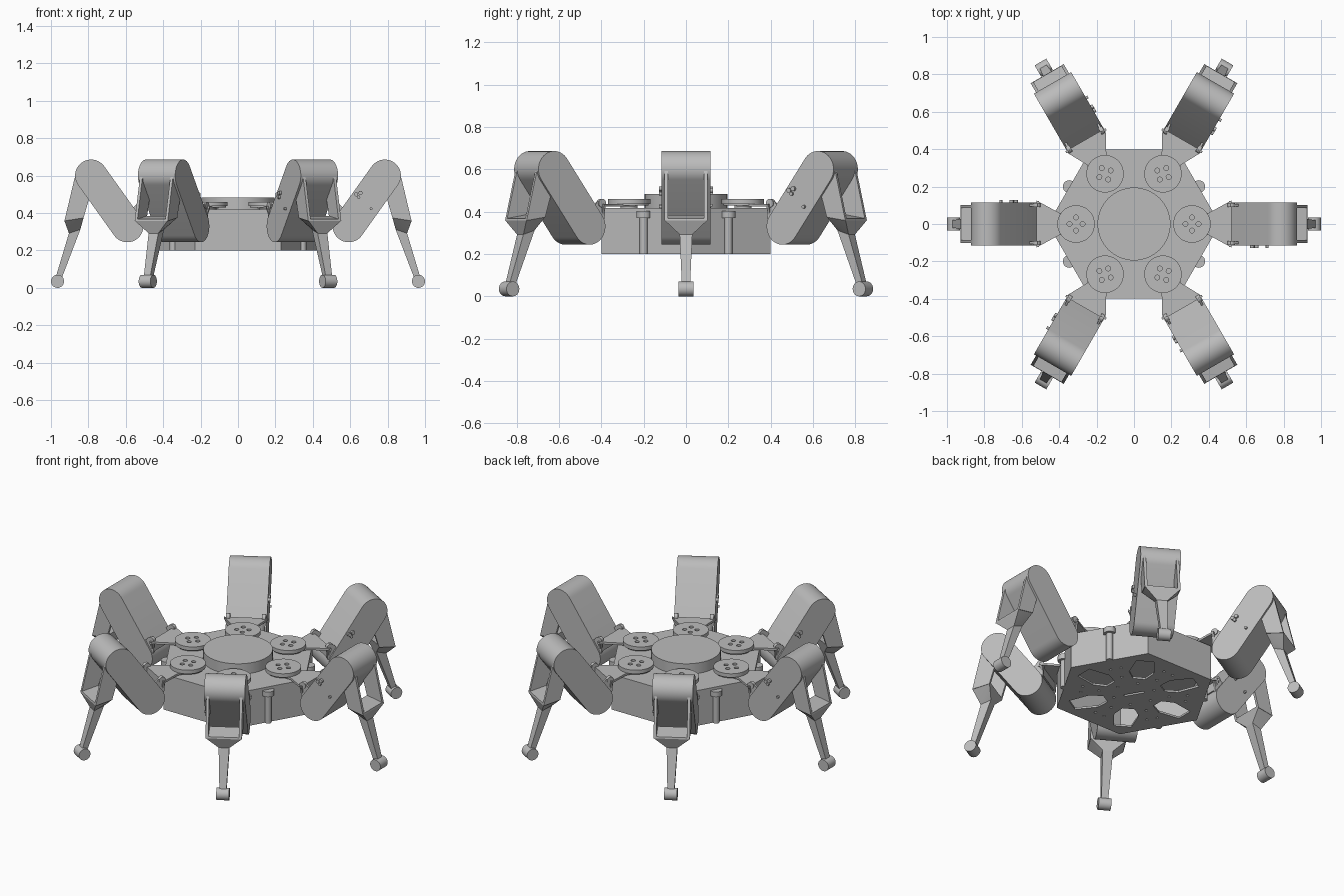
import bpy, bmesh
from math import pi, sin, cos, radians
from mathutils import Matrix, Vector

old = bpy.data.objects.get("Cube")
if old:
    bpy.data.objects.remove(old, do_unlink=True)

grey = bpy.data.materials.new("plain_grey")
grey.use_nodes = True
COLOUR = (0.5, 0.5, 0.5, 1)
grey.diffuse_color = COLOUR
grey.node_tree.nodes["Principled BSDF"].inputs["Base Color"].default_value = COLOUR


def finish(name, bm):
    bmesh.ops.recalc_face_normals(bm, faces=bm.faces)
    mesh = bpy.data.meshes.new(name)
    bm.to_mesh(mesh)
    bm.free()
    mesh.materials.append(grey)
    obj = bpy.data.objects.new(name, mesh)
    bpy.context.collection.objects.link(obj)
    return obj


def prism(name, outline, lo, hi, plane="xy"):
    """Extrude an outline along z (plane xy) or along y (plane xz)."""
    def place(a, b, c):
        return (a, b, c) if plane == "xy" else (a, c, b)
    bm = bmesh.new()
    face = bm.faces.new([bm.verts.new(place(a, b, lo)) for a, b in outline])
    ext = bmesh.ops.extrude_face_region(bm, geom=[face])
    verts = [g for g in ext["geom"] if isinstance(g, bmesh.types.BMVert)]
    bmesh.ops.translate(bm, verts=verts, vec=place(0, 0, hi - lo))
    return finish(name, bm)


def taper(name, sections):
    """Hull around sections given as (x, z, half width in y)."""
    bm = bmesh.new()
    for x, z, w in sections:
        for side in (-1, 1):
            bm.verts.new((x, side * w, z))
    bmesh.ops.convex_hull(bm, input=bm.verts)
    bmesh.ops.dissolve_limit(bm, angle_limit=0.02, verts=bm.verts, edges=bm.edges)
    return finish(name, bm)


def ring(cx, cy, r, n=40, start=0.0):
    return [(cx + r * cos(start + 2 * pi * i / n), cy + r * sin(start + 2 * pi * i / n))
            for i in range(n)]


def turn(outline, angle):
    rot = Matrix.Rotation(angle, 2)
    return [tuple(rot @ Vector(p)) for p in outline]


def cut(obj, cutters):
    for cutter in cutters:
        cutter.hide_render = True
        mod = obj.modifiers.new("cut", "BOOLEAN")
        mod.operation, mod.solver, mod.object = "DIFFERENCE", "EXACT", cutter
        bpy.context.view_layer.objects.active = obj
        bpy.ops.object.modifier_apply(modifier=mod.name)
        bpy.data.objects.remove(cutter, do_unlink=True)


def smooth(obj):
    bpy.ops.object.select_all(action="DESELECT")
    obj.select_set(True)
    bpy.context.view_layer.objects.active = obj
    bpy.ops.object.shade_smooth_by_angle(angle=radians(30))


ANGLES = [i * pi / 3 for i in range(6)]

# Hexagonal body: walls, deck and a base plate with openings
walls = prism("body_walls", ring(0, 0, 0.46, 6), 0.2, 0.41)
cut(walls, [prism("cavity", ring(0, 0, 0.44, 6), 0.1, 0.5)])
prism("top_deck", ring(0, 0, 0.46, 6), 0.405, 0.418)

base = prism("base_plate", ring(0, 0, 0.445, 6), 0.2, 0.212)
pocket = [(0.17, -0.035), (0.24, -0.07), (0.37, -0.05), (0.37, 0.05), (0.24, 0.07), (0.17, 0.035)]
slot = [(-0.06, -0.008), (0.06, -0.008), (0.06, 0.008), (-0.06, 0.008)]
cutters = [prism("slot", turn(slot, radians(-60)), 0.1, 0.3)]
for a in ANGLES:
    cutters.append(prism("pocket", turn(pocket, a), 0.1, 0.3))
    for r, da in ((0.12, 0), (0.2, 0.52), (0.3, 0.42), (0.3, 0.63)):
        hole = ring(r * cos(a + da), r * sin(a + da), 0.008, 10)
        cutters.append(prism("hole", hole, 0.1, 0.3))
cut(base, cutters)

# Round cover in the middle of the deck
cover = prism("centre_cover", ring(0, 0, 0.195, 64), 0.415, 0.483)
smooth(cover)

# Posts with heads on the slanted sides
for i, a in enumerate(radians(d) for d in (30, 150, 210, 330)):
    x, y = 0.4 * cos(a), 0.4 * sin(a)
    smooth(prism(f"side_post_{i + 1}", ring(x, y, 0.019, 20), 0.2, 0.4))
    smooth(prism(f"post_head_{i + 1}", ring(x, y, 0.034, 24), 0.37, 0.402))

# One leg pointing along +x
leg = []

# Hip disc with four screw holes, its hub and rim
disc = prism("hip_disc", ring(0.31, 0, 0.1, 48), 0.437, 0.46)
cut(disc, [prism("hole", ring(0.31 + 0.035 * cos(k * pi / 2), 0.035 * sin(k * pi / 2), 0.013, 16),
                 0.448, 0.5) for k in range(4)])
leg += [disc,
        prism("hip_cap", ring(0.31, 0, 0.092, 48), 0.43, 0.437),
        prism("hip_hub", ring(0.31, 0, 0.04, 24), 0.41, 0.435)]

# Hip bracket: flared plate, end lip and two arms reaching into the thigh
plate = [(0.31, -0.06), (0.4, -0.06), (0.52, -0.125), (0.52, 0.125), (0.4, 0.06), (0.31, 0.06)]
leg.append(prism("hip_bracket", plate, 0.424, 0.437))
leg.append(taper("hip_lip", [(0.508, 0.437, 0.124), (0.52, 0.437, 0.124),
                             (0.508, 0.37, 0.1), (0.52, 0.37, 0.1)]))
arm = [(0.5, 0.437), (0.515, 0.46), (0.54, 0.45), (0.63, 0.36), (0.61, 0.3), (0.54, 0.3), (0.505, 0.37)]
for side in (-1, 1):
    leg.append(prism("hip_arm", arm, side * 0.094, side * 0.106, "xz"))
    leg.append(prism("hip_arm_pin", ring(0.52, 0.44, 0.02, 20), side * 0.09, side * 0.112, "xz"))

# Thigh: a long rounded capsule
low, high, radius = Vector((0.592, 0.33)), Vector((0.785, 0.6)), 0.086
axis = high - low
lean = math_angle = Vector((1, 0)).angle(axis)
capsule = []
for centre, start in ((high, lean - pi / 2), (low, lean + pi / 2)):
    capsule += [(centre.x + radius * cos(start + pi * i / 24),
                 centre.y + radius * sin(start + pi * i / 24)) for i in range(25)]
leg.append(prism("thigh", capsule, -0.115, 0.115, "xz"))

# Small screws on one side of the thigh
for x, z, r in ((0.632, 0.5, 0.011), (0.655, 0.508, 0.011), (0.645, 0.485, 0.009), (0.712, 0.423, 0.008)):
    leg.append(prism("thigh_screw", ring(x, z, r, 14), -0.127, -0.114, "xz"))

# Shin: two arms, a funnel, a slim shaft and a round foot
shin_arm = [(0.76, 0.6), (0.8, 0.635), (0.852, 0.63), (0.874, 0.585), (0.928, 0.358), (0.826, 0.374)]
for side in (-1, 1):
    leg.append(prism("shin_arm", shin_arm, side * 0.086, side * 0.102, "xz"))
leg.append(taper("shin_funnel", [(0.823, 0.385, 0.1), (0.926, 0.368, 0.1), (0.826, 0.374, 0.1),
                                 (0.928, 0.358, 0.1), (0.843, 0.312, 0.03), (0.904, 0.292, 0.03)]))
leg.append(taper("shin_shaft", [(0.843, 0.312, 0.03), (0.904, 0.292, 0.03),
                                (0.945, 0.045, 0.019), (0.978, 0.045, 0.019)]))
leg.append(prism("foot", ring(0.965, 0.035, 0.035, 32), -0.036, 0.036, "xz"))

# Repeat the leg around the body
for part in leg:
    smooth(part)
    for i, a in enumerate(ANGLES[1:]):
        twin = part.copy()
        twin.name = f"{part.name}_{i + 2}"
        bpy.context.collection.objects.link(twin)
        twin.rotation_euler.z = a
